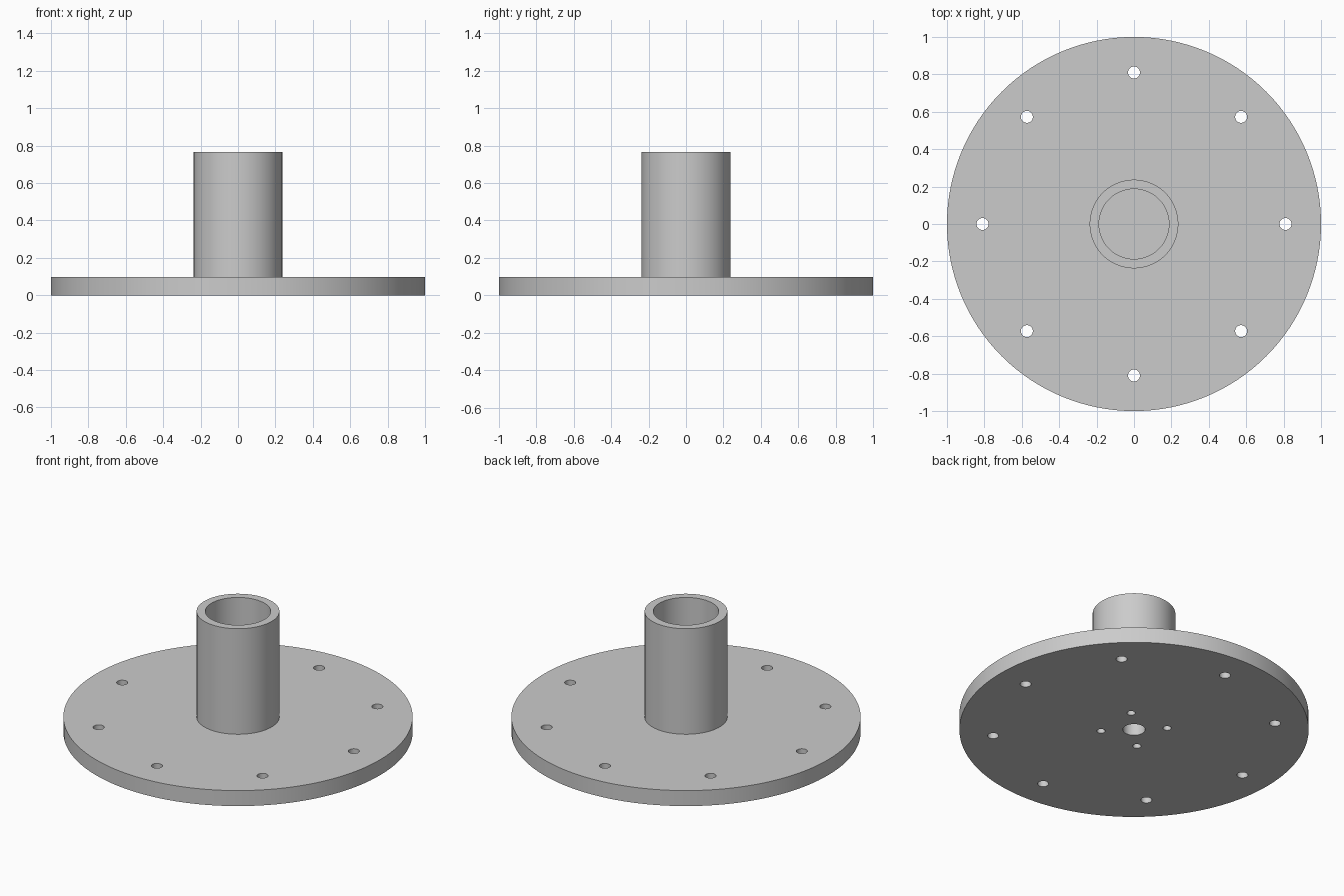
import bpy
from math import cos, sin, pi, radians

cube = bpy.data.objects.get("Cube")
if cube:
    bpy.data.objects.remove(cube)

grey = bpy.data.materials.new("plain grey")
grey.use_nodes = True
colour = (0.6, 0.6, 0.6, 1)
grey.diffuse_color = colour
grey.node_tree.nodes["Principled BSDF"].inputs["Base Color"].default_value = colour

PLATE_TOP = 0.098
HUB_TOP = 0.765
BORE_FLOOR = 0.2


def cylinder(name, radius, bottom, top, x=0, y=0, sides=96):
    bpy.ops.mesh.primitive_cylinder_add(vertices=sides, radius=radius, depth=top - bottom,
                                        location=(x, y, (bottom + top) / 2))
    obj = bpy.context.object
    obj.name = name
    obj.data.materials.append(grey)
    return obj


def ring_of_holes(name, count, ring, radius, top, start=0):
    for i in range(count):
        a = radians(start) + 2 * pi * i / count
        cutters.append(cylinder(name, radius, -0.1, top, ring * cos(a), ring * sin(a), 32))


# Round base plate and upright hub
flange = cylinder("flange_with_hub", 1, 0, PLATE_TOP, sides=128)
hub = cylinder("hub_body", 0.237, PLATE_TOP / 2, HUB_TOP)

# Through holes near the rim, blind holes underneath, and the hub bore
cutters = []
ring_of_holes("rim_hole_cutter", 8, 0.81, 0.032, 0.2)
ring_of_holes("screw_hole_cutter", 4, 0.19, 0.024, PLATE_TOP, start=45)
cutters.append(cylinder("centre_hole_cutter", 0.064, -0.1, PLATE_TOP, sides=48))
cutters.append(cylinder("bore_cutter", 0.187, BORE_FLOOR, 1))

for part, operation in [(hub, 'UNION')] + [(c, 'DIFFERENCE') for c in cutters]:
    part.hide_render = True
    mod = flange.modifiers.new(part.name, 'BOOLEAN')
    mod.operation = operation
    mod.solver = 'EXACT'
    mod.object = part

# Apply the cuts, drop the helpers and smooth the round walls
bpy.ops.object.select_all(action='DESELECT')
flange.select_set(True)
bpy.context.view_layer.objects.active = flange
for mod in list(flange.modifiers):
    bpy.ops.object.modifier_apply(modifier=mod.name)
for part in [hub] + cutters:
    bpy.data.objects.remove(part)
bpy.ops.object.shade_smooth_by_angle(angle=radians(30))
